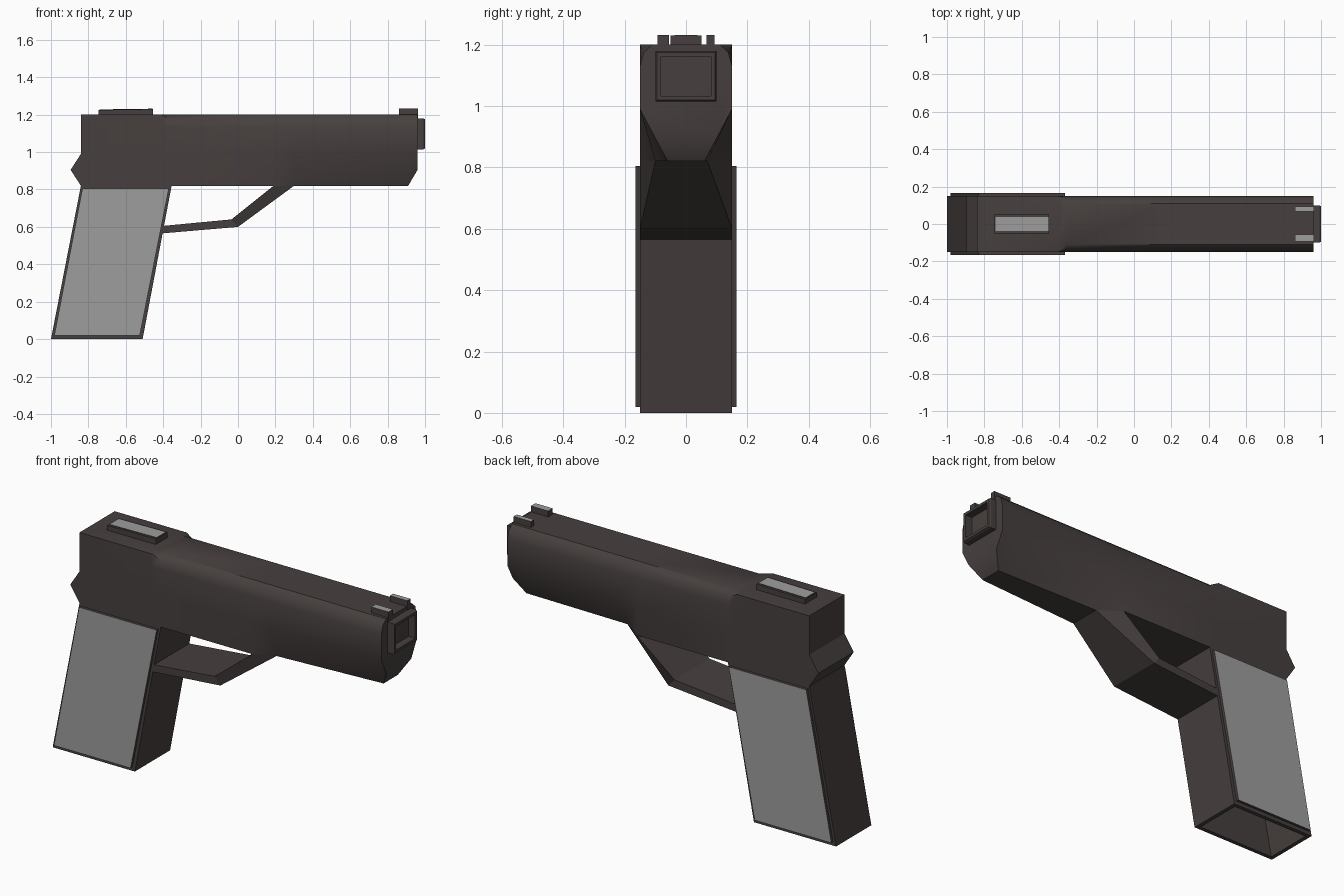
import bpy
import bmesh
import math
from mathutils import Vector

cube = bpy.data.objects.get("Cube")
if cube:
    bpy.data.objects.remove(cube)


def material(name, color):
    m = bpy.data.materials.new(name)
    m.use_nodes = True
    m.diffuse_color = color
    m.node_tree.nodes["Principled BSDF"].inputs["Base Color"].default_value = color
    return m


DARK = material("dark brown steel", (0.062, 0.051, 0.049, 1))
GREY = material("light grey", (0.34, 0.34, 0.34, 1))


def finish(name, bm, light_dir=None, smooth=False):
    """Make an object; faces pointing along light_dir become grey."""
    bmesh.ops.recalc_face_normals(bm, faces=bm.faces)
    for f in bm.faces:
        f.normal_update()
        if light_dir and f.normal.dot(Vector(light_dir)) > 0.9:
            f.material_index = 1
    mesh = bpy.data.meshes.new(name)
    bm.to_mesh(mesh)
    bm.free()
    mesh.materials.append(DARK)
    mesh.materials.append(GREY)
    ob = bpy.data.objects.new(name, mesh)
    bpy.context.collection.objects.link(ob)
    if smooth:
        bpy.ops.object.select_all(action='DESELECT')
        ob.select_set(True)
        bpy.context.view_layer.objects.active = ob
        bpy.ops.object.shade_smooth_by_angle(angle=math.radians(35))
    return ob


def loft(rings):
    """Skin equal-sized rings of points and cap both ends."""
    bm = bmesh.new()
    loops = [[bm.verts.new(p) for p in ring] for ring in rings]
    n = len(loops[0])
    for a, b in zip(loops, loops[1:]):
        for i in range(n):
            j = (i + 1) % n
            bm.faces.new((a[i], a[j], b[j], b[i]))
    bm.faces.new(loops[0])
    bm.faces.new(loops[-1])
    bmesh.ops.recalc_face_normals(bm, faces=bm.faces)
    return bm


def prism(profile, y0, y1):
    return loft([[(x, y, z) for x, z in profile] for y in (y0, y1)])


def box_profile(x0, x1, z0, z1):
    return [(x0, z0), (x1, z0), (x1, z1), (x0, z1)]


def hollow(bm, direction, rim, offset):
    """Inset the face pointing along direction and push it inwards."""
    bm.normal_update()
    face = max(bm.faces, key=lambda f: f.normal.dot(Vector(direction)))
    bmesh.ops.inset_region(bm, faces=[face], thickness=rim)
    new = bmesh.ops.extrude_discrete_faces(bm, faces=[face])["faces"][0]
    bmesh.ops.translate(bm, verts=new.verts, vec=offset)


# Slide and frame: square at the rear, rounded top and tapered belly in front
def slide_ring(x, right, left, bottom, rounded):
    c = 0.138 if rounded else 0.15
    top = 1.175 if rounded else 1.2
    half = [(0.15, 0.99), (0.15, 1.13), (c, top), (0.11, 1.2)]
    ring = [(-right, bottom)] + [(-y, z) for y, z in half]
    ring += half[::-1] + [(left, bottom)]
    return [(x, y, z) for y, z in ring]


finish("slide_and_frame", loft([
    slide_ring(-0.84, 0.15, 0.15, 0.82, False),
    slide_ring(-0.41, 0.15, 0.15, 0.82, False),
    slide_ring(-0.36, 0.15, 0.15, 0.82, True),
    slide_ring(0.19, 0.15, 0.15, 0.82, True),
    slide_ring(0.30, 0.10, 0.07, 0.82, True),
    slide_ring(0.91, 0.06, 0.06, 0.82, True),
    slide_ring(0.96, 0.105, 0.105, 0.905, True),
]), smooth=True)

# Pointed ridge at the back of the frame
finish("rear_ridge", prism([(-0.84, 0.82), (-0.895, 0.905), (-0.84, 0.99)],
                           -0.15, 0.15))

# Muzzle with a square bore
muzzle = loft([[(x, y, z) for y, z in
                [(-s, 1.097 - t), (s, 1.097 - t), (s, 1.097 + t), (-s, 1.097 + t)]]
               for x, s, t in [(0.95, 0.1, 0.083), (0.99, 0.1, 0.083),
                               (1.0, 0.095, 0.078)]])
hollow(muzzle, (1, 0, 0), 0.02, (-0.14, 0, 0))
finish("muzzle", muzzle)

# Slanted grip, hollow from below
grip = prism([(-1.0, 0), (-0.51, 0), (-0.355, 0.82), (-0.84, 0.82)], -0.15, 0.15)
hollow(grip, (0, 0, -1), 0.03, (0.09, 0, 0.45))
finish("grip", grip)

# Grip panels on both sides
panel = [(-0.982, 0.02), (-0.525, 0.02), (-0.37, 0.805), (-0.832, 0.805)]
for side, s in (("right", -1), ("left", 1)):
    finish("grip_panel_" + side, prism(panel, s * 0.14, s * 0.165), (0, s, 0))

# Trigger guard: wide strap from the belly of the frame to the grip
guard = []
for outer, inner, right, left in [
        ((0.30, 0.82), (0.19, 0.82), 0.10, 0.07),
        ((0.0, 0.60), (-0.035, 0.64), 0.15, 0.15),
        ((-0.41, 0.565), (-0.405, 0.605), 0.15, 0.15)]:
    guard.append([(outer[0], -right, outer[1]), (outer[0], left, outer[1]),
                  (inner[0], 0.15, inner[1]), (inner[0], -0.15, inner[1])])
finish("trigger_guard", loft(guard))

# Rear sight block with a light top plate
finish("rear_sight", prism([(-0.745, 1.19), (-0.455, 1.19), (-0.455, 1.23),
                            (-0.745, 1.225)], -0.05, 0.05))
finish("rear_sight_plate", prism([(-0.74, 1.222), (-0.458, 1.226), (-0.458, 1.232),
                                  (-0.74, 1.228)], -0.038, 0.038), (0, 0, 1))

# Pair of front sights with light tops
for side, y0, y1 in (("right", -0.093, -0.055), ("left", 0.066, 0.093)):
    finish("front_sight_" + side, prism(box_profile(0.86, 0.963, 1.18, 1.232), y0, y1),
           (0, 0, 1))
